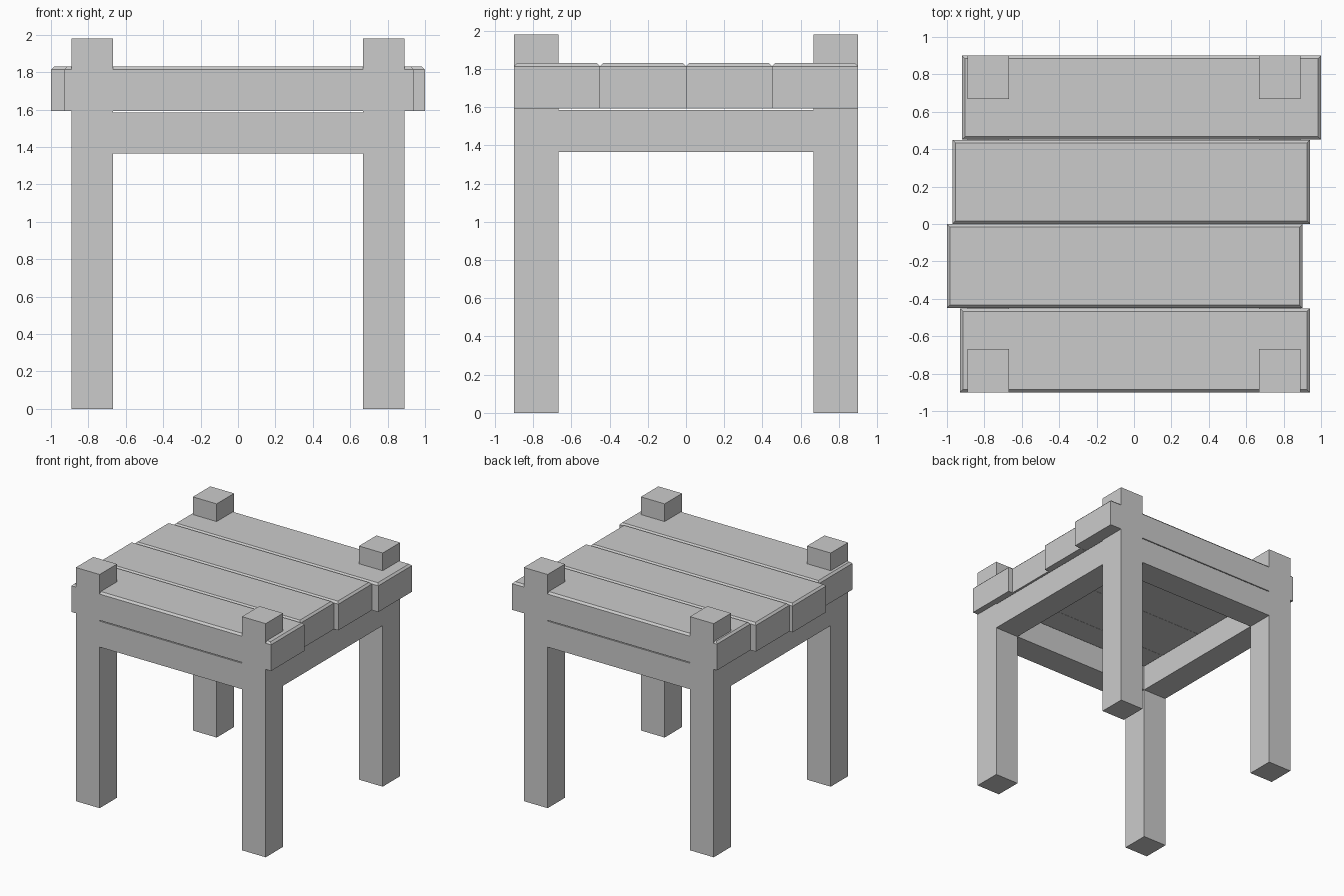
import bpy, bmesh

if "Cube" in bpy.data.objects:
    bpy.data.objects.remove(bpy.data.objects["Cube"])


def box(name, x0, x1, y0, y1, z0, z1, chamfer=0.0):
    """Axis-aligned box, optionally chamfered around its top edges."""
    bm = bmesh.new()
    bmesh.ops.create_cube(bm, size=1)
    for v in bm.verts:
        v.co.x = x1 if v.co.x > 0 else x0
        v.co.y = y1 if v.co.y > 0 else y0
        v.co.z = z1 if v.co.z > 0 else z0
    if chamfer:
        top = [e for e in bm.edges if all(v.co.z > z1 - 1e-4 for v in e.verts)]
        bmesh.ops.bevel(bm, geom=top, offset=chamfer, segments=1,
                        affect='EDGES', profile=0.5)
    mesh = bpy.data.meshes.new(name)
    bm.to_mesh(mesh)
    bm.free()
    obj = bpy.data.objects.new(name, mesh)
    bpy.context.collection.objects.link(obj)
    return obj


XO, XI = 0.89, 0.667    # outer and inner leg faces along x
YO, YI = 0.90, 0.667    # outer and inner leg faces along y
LEG_TOP = 1.98
RAIL_Z = (1.365, 1.585)
PLANK_Z = (1.592, 1.83)


def span(sign, inner, outer):
    return sorted((sign * inner, sign * outer))


# Four legs that poke up through the seat
for sy, depth in ((-1, "front"), (1, "back")):
    for sx, side in ((-1, "left"), (1, "right")):
        box(f"{depth}_{side}_leg", *span(sx, XI, XO), *span(sy, YI, YO), 0, LEG_TOP)

# Rails between the legs, as thick as the legs
for sy, depth in ((-1, "front"), (1, "back")):
    box(f"{depth}_rail", -XI, XI, *span(sy, YI, YO), *RAIL_Z)
for sx, side in ((-1, "left"), (1, "right")):
    box(f"{side}_rail", *span(sx, XI, XO), -YI, YI, *RAIL_Z)

# Uneven seat planks, front to back: left end, right end
ends = [(-0.93, 0.94), (-1.0, 0.9), (-0.97, 0.94), (-0.92, 1.0)]
for i, (left, right) in enumerate(ends):
    y0 = -YO + i * 0.45
    box(f"seat_plank_{i + 1}", left, right, y0 + 0.001 * (i > 0), y0 + 0.45 - 0.001 * (i < 3),
        *PLANK_Z, chamfer=0.016)
